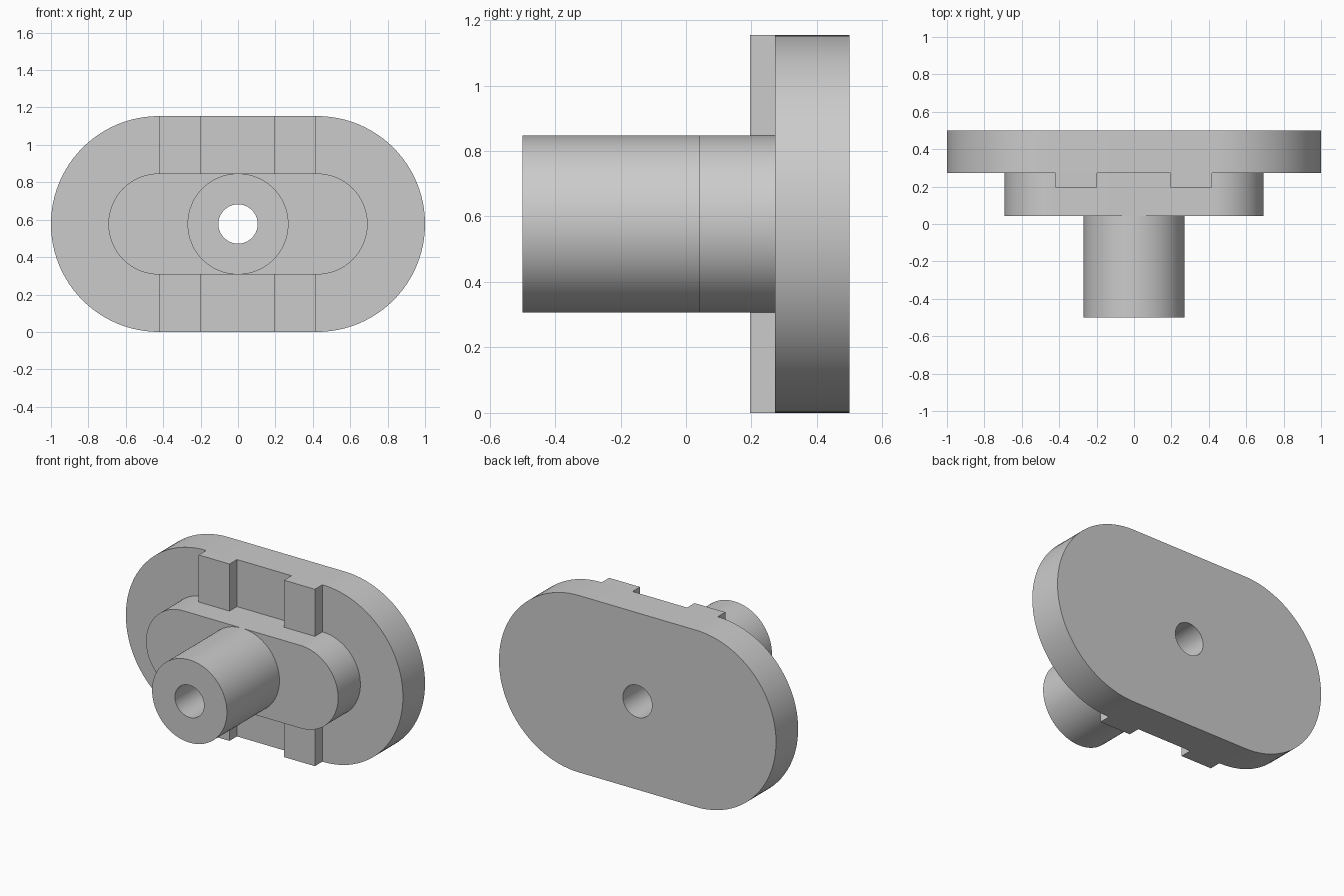
import bpy
import bmesh
from math import cos, sin, pi, radians
from mathutils import Vector

if "Cube" in bpy.data.objects:
    bpy.data.objects.remove(bpy.data.objects["Cube"], do_unlink=True)

MID_Z = 0.577      # height of the shared axis
SPAN = 0.423       # half distance between the rounded ends
PLATE_R = 0.577
HUB_R = 0.27
BORE_R = 0.105
BACK, FACE, STEP, TIP = 0.5, 0.272, 0.042, -0.5
ARC = 48           # segments per half circle

grey = bpy.data.materials.new("plain grey")
grey.use_nodes = True
colour = (0.6, 0.6, 0.6, 1)
grey.diffuse_color = colour
grey.node_tree.nodes["Principled BSDF"].inputs["Base Color"].default_value = colour


def finish(name, bm):
    """Turn a bmesh into a coloured object, smooth on its round walls."""
    bmesh.ops.recalc_face_normals(bm, faces=bm.faces)
    mesh = bpy.data.meshes.new(name)
    bm.to_mesh(mesh)
    bm.free()
    mesh.materials.append(grey)
    obj = bpy.data.objects.new(name, mesh)
    bpy.context.collection.objects.link(obj)
    bpy.ops.object.select_all(action='DESELECT')
    obj.select_set(True)
    bpy.context.view_layer.objects.active = obj
    bpy.ops.object.shade_smooth_by_angle(angle=radians(30))


def outline(bm, radius, span, y):
    """Closed loop of edges: a circle, or a slot when span is above zero."""
    points = []
    for side in (1, -1):
        for i in range(ARC + (span > 0)):
            a = -pi / 2 + pi * i / ARC
            points.append((side * (span + radius * cos(a)), y,
                           MID_Z + side * radius * sin(a)))
    verts = [bm.verts.new(p) for p in points]
    return [bm.edges.new((v, verts[i - 1])) for i, v in enumerate(verts)]


def bored_block(name, radius, span, front, back):
    """Slot or round block with the bore running through it."""
    bm = bmesh.new()
    edges = outline(bm, radius, span, front) + outline(bm, BORE_R, 0, front)
    bmesh.ops.triangle_fill(bm, edges=edges, use_beauty=True,
                            normal=Vector((0, -1, 0)))
    result = bmesh.ops.extrude_face_region(bm, geom=bm.faces[:],
                                           use_keep_orig=True)
    moved = [g for g in result["geom"] if isinstance(g, bmesh.types.BMVert)]
    bmesh.ops.translate(bm, verts=moved, vec=(0, back - front, 0))
    finish(name, bm)


def rail(name, x, z0, z1):
    """Raised bar on the front of the plate."""
    bm = bmesh.new()
    bmesh.ops.create_cube(bm, size=1)
    bmesh.ops.scale(bm, verts=bm.verts, vec=(0.222, FACE - 0.195, z1 - z0))
    bmesh.ops.translate(bm, verts=bm.verts,
                        vec=(x, (FACE + 0.195) / 2, (z0 + z1) / 2))
    finish(name, bm)


# Base plate, raised slot block and round stem, all sharing one bore
bored_block("base_plate", PLATE_R, SPAN, FACE, BACK)
bored_block("raised_block", HUB_R, SPAN, STEP, FACE)
bored_block("stem", HUB_R, 0, TIP, STEP)

# Rails above and below the raised block
for side, x in (("left", 0.307), ("right", -0.309)):
    rail(f"{side}_lower_rail", x, 0, MID_Z - HUB_R)
    rail(f"{side}_upper_rail", x, MID_Z + HUB_R, 2 * MID_Z)
